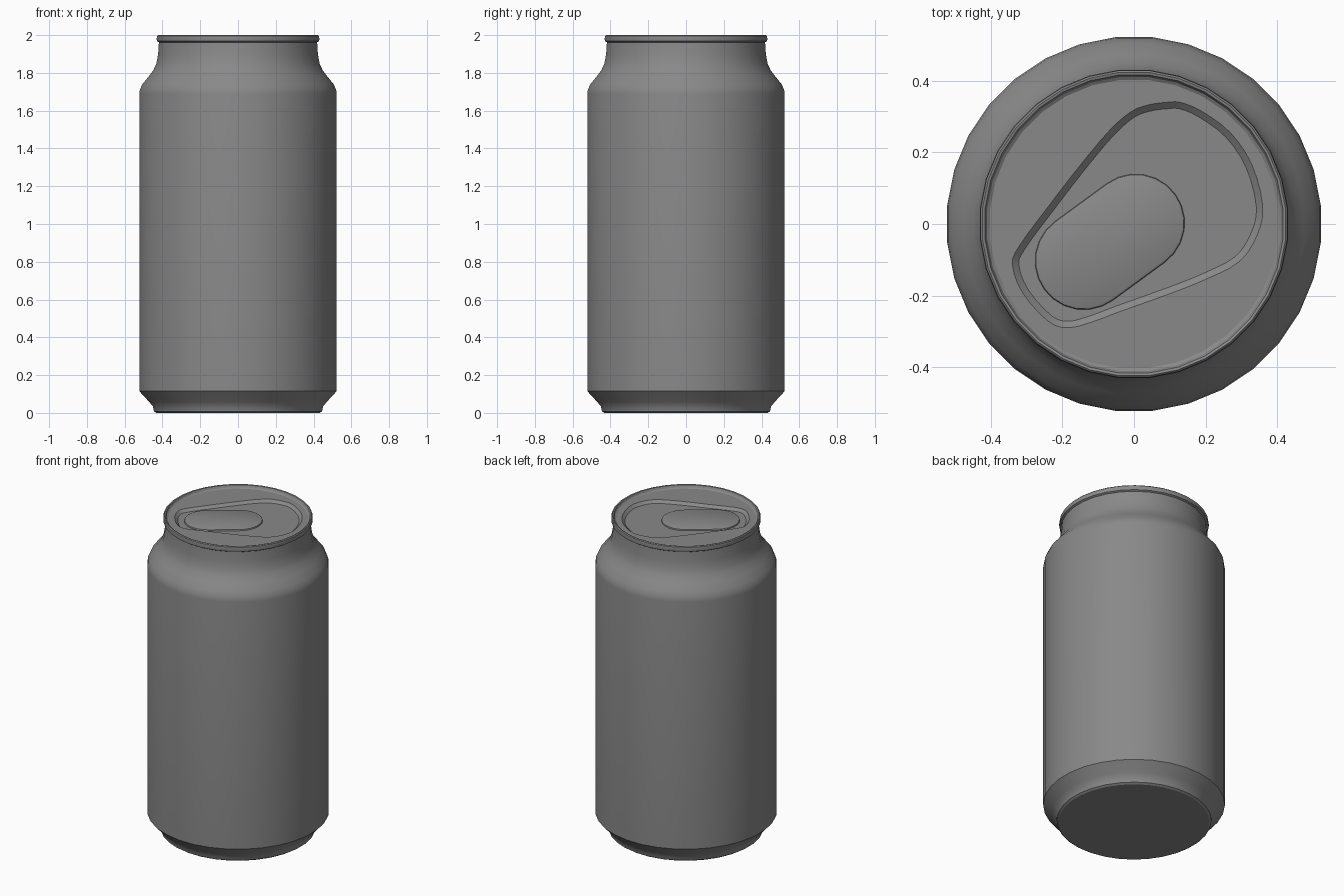
import bpy, bmesh, math
from mathutils import Vector

cube = bpy.data.objects.get("Cube")
if cube:
    bpy.data.objects.remove(cube, do_unlink=True)

SIDES = 32
LID_Z = 1.98
LID_R = 0.405

metal = bpy.data.materials.new("grey metal")
metal.use_nodes = True
GREY = (0.25, 0.25, 0.25, 1)
metal.diffuse_color = GREY
metal.node_tree.nodes["Principled BSDF"].inputs["Base Color"].default_value = GREY


def finish(bm, name):
    mesh = bpy.data.meshes.new(name)
    bm.to_mesh(mesh)
    bm.free()
    mesh.materials.append(metal)
    obj = bpy.data.objects.new(name, mesh)
    bpy.context.collection.objects.link(obj)
    bpy.ops.object.select_all(action="DESELECT")
    obj.select_set(True)
    bpy.context.view_layer.objects.active = obj
    bpy.ops.object.shade_smooth_by_angle(angle=math.radians(32))
    return obj


def circle(r):
    steps = [(i + 0.5) * math.tau / SIDES for i in range(SIDES)]
    return [Vector((r * math.cos(a), r * math.sin(a))) for a in steps]


def add_loop(bm, points, z):
    return [bm.verts.new((p.x, p.y, z)) for p in points]


def bridge(bm, outer, inner):
    n = len(outer)
    for i in range(n):
        j = (i + 1) % n
        bm.faces.new((outer[i], outer[j], inner[j], inner[i]))


def fill_between(bm, *loops):
    edges = []
    for loop in loops:
        for a, b in zip(loop, loop[1:] + loop[:1]):
            edges.append(bm.edges.get((a, b)) or bm.edges.new((a, b)))
    bmesh.ops.triangle_fill(bm, edges=edges, use_beauty=True, normal=(0, 0, 1))


def inset(points, d):
    # Shrink a counter-clockwise outline along its normals
    result = []
    for i, p in enumerate(points):
        t = (points[(i + 1) % len(points)] - points[i - 1]).normalized()
        result.append(p + Vector((-t.y, t.x)) * d)
    return result


def rounded(points, steps=3):
    # Smooth closed curve through the given points
    n, out = len(points), []
    for i in range(n):
        a, b, c, d = (points[(i + k) % n] for k in (-1, 0, 1, 2))
        for s in range(steps):
            t = s / steps
            out.append(b + (c - a) * (t / 2) + (a * 2 - b * 5 + c * 4 - d) * (t * t / 2)
                       + (b * 3 - a - c * 3 + d) * (t ** 3 / 2))
    return out


# Can body: base, straight wall, shoulder, neck and rolled rim
profile = [(0.435, 0), (0.447, 0.008), (0.453, 0.035), (0.474, 0.06), (0.525, 0.115),
           (0.525, 1.69), (0.522, 1.71), (0.509, 1.74), (0.476, 1.78), (0.45, 1.815),
           (0.434, 1.85), (0.425, 1.9), (0.421, 1.962), (0.431, 1.968), (0.433, 1.98),
           (0.431, 1.995), (0.426, 2), (0.419, 1.998), (0.413, 1.985), (LID_R, LID_Z)]
bm = bmesh.new()
rings = [add_loop(bm, circle(r), z) for r, z in profile]
for low, high in zip(rings, rings[1:]):
    bridge(bm, low, high)
bm.faces.new(rings[0][::-1])
finish(bm, "can_body")

# Lid panel with a drop-shaped recess and a raised opening panel
recess = rounded([Vector(p) for p in (
    (0.09, 0.34), (0.13, 0.34), (0.19, 0.315), (0.27, 0.255), (0.33, 0.165), (0.36, 0.05),
    (0.345, -0.03), (0.295, -0.105), (0.2, -0.155), (0.1, -0.195), (-0.04, -0.245),
    (-0.12, -0.275), (-0.185, -0.29), (-0.24, -0.272), (-0.31, -0.195), (-0.34, -0.115),
    (-0.32, -0.06), (-0.235, 0.055), (-0.15, 0.165), (-0.07, 0.26), (-0.01, 0.313),
    (0.04, 0.333))][::-1])[::-1]
recess_floor = inset(recess, 0.018)

# The listed outline runs clockwise, so make sure the inset goes inward
if max(p.x for p in recess_floor) > max(p.x for p in recess):
    recess_floor = inset(recess, -0.018)

# Stadium outline of the opening panel
panel = []
tilt = math.atan2(0.106, 0.145)
for cx, cy, turn in ((0.005, 0.003, -math.pi / 2), (-0.14, -0.103, math.pi / 2)):
    for i in range(13):
        a = tilt + turn + math.pi * i / 12
        panel.append(Vector((cx + 0.137 * math.cos(a), cy + 0.137 * math.sin(a))))

bm = bmesh.new()
FLOOR_Z = LID_Z - 0.016
edge = add_loop(bm, circle(LID_R), LID_Z)
recess_top = add_loop(bm, recess, LID_Z)
recess_low = add_loop(bm, recess_floor, FLOOR_Z)
panel_low = add_loop(bm, panel, FLOOR_Z)
panel_mid = add_loop(bm, inset(panel, 0.002), FLOOR_Z + 0.007)
panel_top = add_loop(bm, inset(panel, 0.008), FLOOR_Z + 0.01)
fill_between(bm, edge, recess_top)
bridge(bm, recess_top, recess_low)
fill_between(bm, recess_low, panel_low)
bridge(bm, panel_low, panel_mid)
bridge(bm, panel_mid, panel_top)
bm.faces.new(panel_top)
for face in bm.faces:
    face.normal_update()
    if face.normal.z < 0:
        face.normal_flip()
finish(bm, "can_lid")
